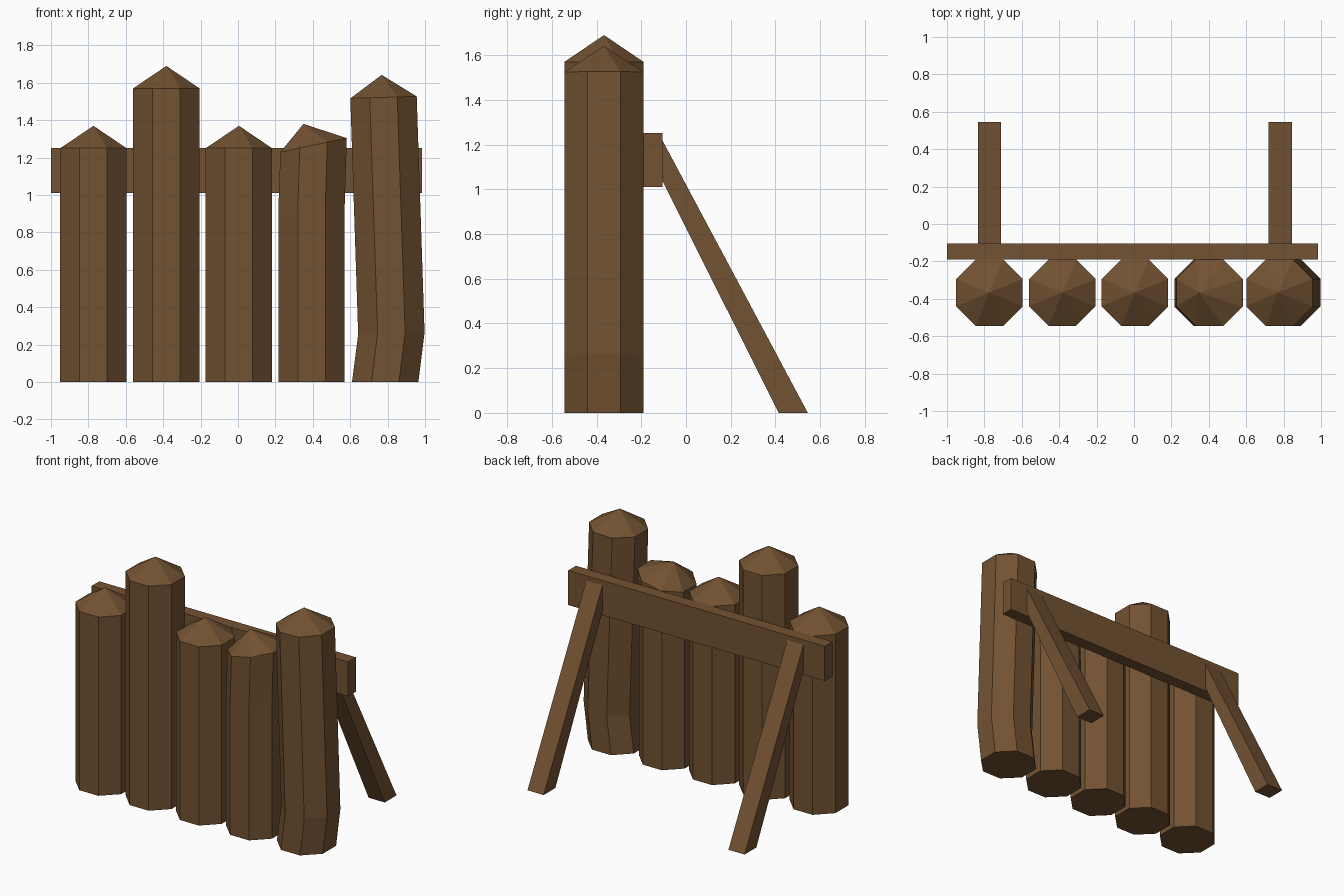
import bpy, bmesh, math

if "Cube" in bpy.data.objects:
    bpy.data.objects.remove(bpy.data.objects["Cube"])

wood = bpy.data.materials.new("brown wood")
wood.diffuse_color = (0.17, 0.085, 0.032, 1)
wood.use_nodes = True
wood.node_tree.nodes["Principled BSDF"].inputs["Base Color"].default_value = wood.diffuse_color

STAKE_Y = -0.367
RADIUS = 0.1775 / math.cos(math.pi / 8)


def finish(name, bm):
    bmesh.ops.recalc_face_normals(bm, faces=bm.faces[:])
    me = bpy.data.meshes.new(name)
    bm.to_mesh(me)
    bm.free()
    me.materials.append(wood)
    ob = bpy.data.objects.new(name, me)
    bpy.context.collection.objects.link(ob)
    return ob


def stake(name, rings, apex):
    """Octagonal log: rings of (centre x, z, tilt along x), closed by a point."""
    bm = bmesh.new()
    loops = []
    for cx, z, tilt in rings:
        loop = []
        for i in range(8):
            a = math.pi / 8 + i * math.pi / 4
            dx = RADIUS * math.cos(a)
            loop.append(bm.verts.new((cx + dx, STAKE_Y + RADIUS * math.sin(a), z + tilt * dx)))
        loops.append(loop)
    for lo, hi in zip(loops, loops[1:]):
        for i in range(8):
            j = (i + 1) % 8
            bm.faces.new((lo[i], lo[j], hi[j], hi[i]))
    tip = bm.verts.new((apex[0], STAKE_Y, apex[1]))
    for i in range(8):
        bm.faces.new((loops[-1][i], loops[-1][(i + 1) % 8], tip))
    bm.faces.new(loops[0][::-1])
    return finish(name, bm)


def prism(name, profile, x0, x1):
    """Extrude a (y, z) profile along x."""
    bm = bmesh.new()
    face = bm.faces.new([bm.verts.new((x0, y, z)) for y, z in profile])
    new = bmesh.ops.extrude_face_region(bm, geom=[face])["geom"]
    bmesh.ops.translate(bm, vec=(x1 - x0, 0, 0),
                        verts=[v for v in new if isinstance(v, bmesh.types.BMVert)])
    return finish(name, bm)


# Straight stakes
for n, (x, h) in enumerate([(-0.773, 1.25), (-0.383, 1.57), (0.005, 1.25)], 1):
    stake(f"stake_{n}", [(x, 0, 0), (x, h, 0)], (x, h + 0.12))

# Bent stakes
stake("stake_4", [(0.393, 0, 0), (0.393, 0.93, 0.08), (0.404, 1.267, 0.21)], (0.35, 1.38))
stake("stake_5", [(0.787, 0, 0), (0.82, 0.26, 0.03), (0.778, 1.522, 0.03)], (0.768, 1.642))

# Cross rail behind the stakes
prism("cross_rail", [(-0.19, 1.01), (-0.105, 1.01), (-0.105, 1.252), (-0.19, 1.252)], -1.0, 0.985)

# Slanted braces at the back
for side, x in (("left", -0.835), ("right", 0.72)):
    prism(f"{side}_brace", [(-0.107, 1.04), (0.415, 0), (0.545, 0), (-0.107, 1.222)], x, x + 0.125)
